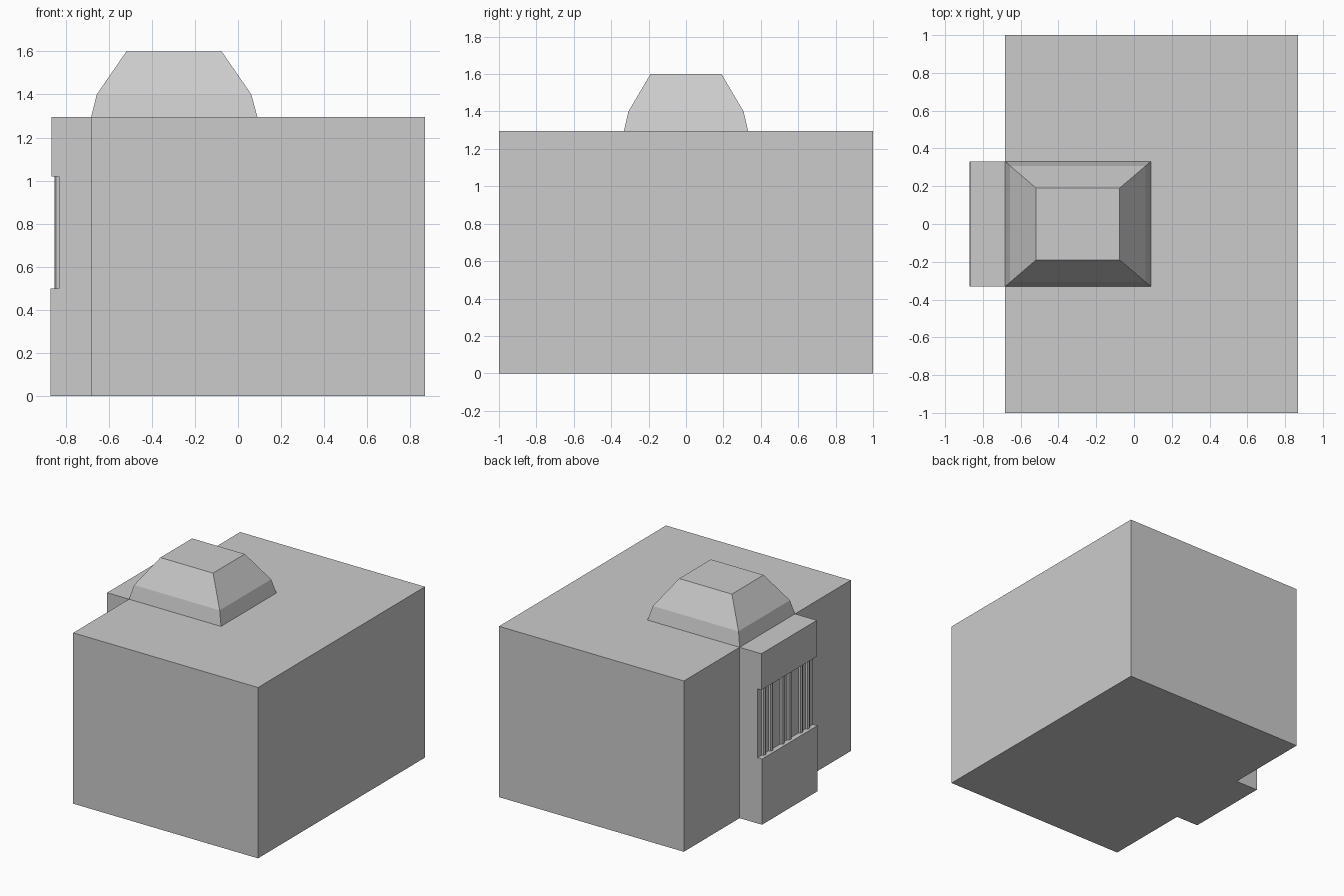
import bpy, bmesh, math

if "Cube" in bpy.data.objects:
    bpy.data.objects.remove(bpy.data.objects["Cube"])

stone = bpy.data.materials.new("light_grey_stone")
stone.diffuse_color = (0.6, 0.6, 0.6, 1)
stone.use_nodes = True
stone.node_tree.nodes["Principled BSDF"].inputs["Base Color"].default_value = stone.diffuse_color

TOP = 1.295      # flat roof height
BACK = -0.682    # wall plane that carries the porch
HALF = 0.332     # half width of porch and skylight


def finish(name, bm):
    bmesh.ops.recalc_face_normals(bm, faces=bm.faces)
    mesh = bpy.data.meshes.new(name)
    bm.to_mesh(mesh)
    bm.free()
    mesh.materials.append(stone)
    obj = bpy.data.objects.new(name, mesh)
    bpy.context.collection.objects.link(obj)
    return obj


def loft(name, rings):
    """Join equal-length rings of points and cap both ends."""
    bm = bmesh.new()
    loops = [[bm.verts.new(p) for p in ring] for ring in rings]
    n = len(loops[0])
    for a, b in zip(loops, loops[1:]):
        for i in range(n):
            j = (i + 1) % n
            bm.faces.new((a[i], a[j], b[j], b[i]))
    bm.faces.new(loops[0])
    bm.faces.new(loops[-1])
    return finish(name, bm)


def rect(x0, x1, hy, z):
    return [(x0, -hy, z), (x1, -hy, z), (x1, hy, z), (x0, hy, z)]


# Main block
loft("main_block", [rect(BACK, 0.868, 1, 0), rect(BACK, 0.868, 1, TOP)])

# Stepped, tapering roof cap
loft("roof_cap", [rect(BACK, 0.09, HALF, TOP),
                  rect(-0.656, 0.062, 0.308, 1.4),
                  rect(-0.518, -0.076, 0.19, 1.6)])

# Projecting porch: side profile with a recessed band, extruded along y
profile = [(BACK, 0), (-0.87, 0), (-0.87, 0.498), (-0.832, 0.498),
           (-0.832, 1.02), (-0.865, 1.02), (-0.865, TOP), (BACK, TOP)]
loft("porch", [[(x, y, z) for x, z in profile] for y in (-HALF, HALF)])

# Three pairs of slim eight-sided columns in the recess
bm = bmesh.new()
for pair in (-0.22, 0, 0.22):
    for side in (-0.042, 0.042):
        made = bmesh.ops.create_cone(bm, cap_ends=True, segments=8,
                                     radius1=0.02, radius2=0.02, depth=0.522)
        bmesh.ops.translate(bm, verts=made["verts"],
                            vec=(-0.831, pair + side, 0.759))
finish("porch_columns", bm)
